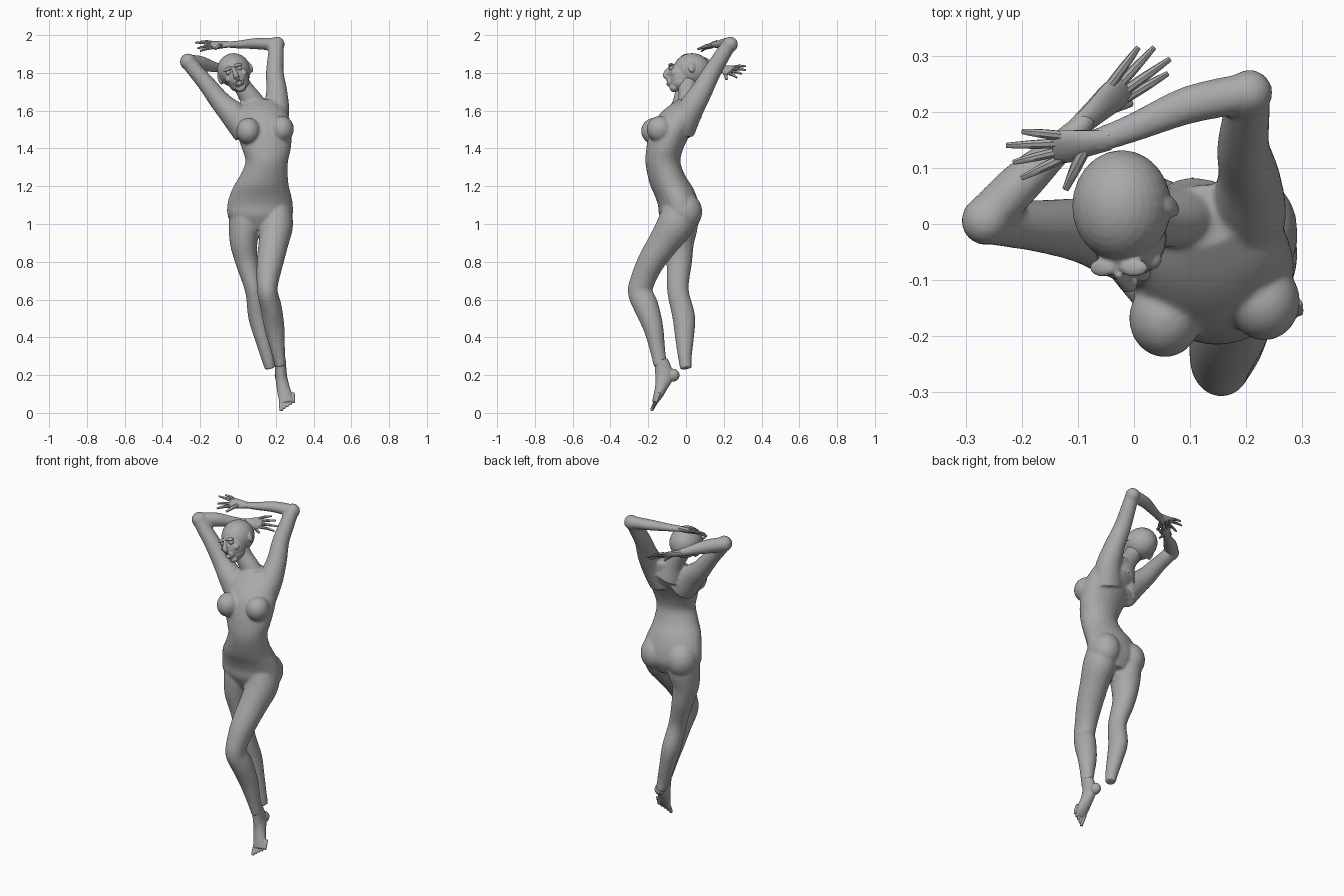
import bpy, bmesh, math
from mathutils import Vector, Matrix, Euler

grey = bpy.data.materials.new("plain grey")
grey.diffuse_color = (0.4, 0.4, 0.4, 1)


def catmull(pts, steps):
    """Smoothly resample rows of (x, y, z, half width, half depth)."""
    out = []
    for i in range(len(pts) - 1):
        p = [pts[max(i - 1, 0)], pts[i], pts[i + 1], pts[min(i + 2, len(pts) - 1)]]
        for s in range(steps):
            t = s / steps
            out.append([0.5 * (2 * b + (c - a) * t + (2 * a - 5 * b + 4 * c - d) * t * t
                               + (3 * b - a - 3 * c + d) * t ** 3) for a, b, c, d in zip(*p)])
    return out + [list(pts[-1])]


def tube(bm, pts, side=(1, 0, 0), n=24, steps=4, level=False, turn=0):
    """Loft elliptical rings along a path and cap both ends."""
    rows = catmull(pts, steps)
    rings = []
    for i, r in enumerate(rows):
        t = Vector(rows[min(i + 1, len(rows) - 1)][:3]) - Vector(rows[max(i - 1, 0)][:3])
        t = Vector((0, 0, 1)) if level else t.normalized()
        u = Vector(side)
        u = (u - t * u.dot(t)).normalized()
        v = t.cross(u)
        if turn:
            u, v = Matrix.Rotation(turn, 3, t) @ u, Matrix.Rotation(turn, 3, t) @ v
        ring = []
        for k in range(n):
            a = 2 * math.pi * k / n
            ring.append(bm.verts.new(Vector(r[:3]) + u * r[3] * math.cos(a) + v * r[4] * math.sin(a)))
        rings.append(ring)
    for a, b in zip(rings, rings[1:]):
        for k in range(n):
            bm.faces.new((a[k], a[(k + 1) % n], b[(k + 1) % n], b[k]))
    bm.faces.new(rings[0][::-1])
    bm.faces.new(rings[-1])


def ball(bm, c, r, rot=(0, 0, 0)):
    m = Matrix.Translation(c) @ Euler(rot).to_matrix().to_4x4() @ Matrix.Diagonal((*r, 1))
    bmesh.ops.create_uvsphere(bm, u_segments=24, v_segments=16, radius=1, matrix=m)


def finish(name, bm, voxel=0, smooth=0, cutter=None, angle=60):
    """Turn the bmesh into an object, fuse its pieces and smooth it."""
    bmesh.ops.recalc_face_normals(bm, faces=bm.faces[:])
    me = bpy.data.meshes.new(name)
    bm.to_mesh(me)
    bm.free()
    me.materials.append(grey)
    ob = bpy.data.objects.new(name, me)
    bpy.context.collection.objects.link(ob)
    for o in bpy.context.selected_objects:
        o.select_set(False)
    bpy.context.view_layer.objects.active = ob
    ob.select_set(True)
    if voxel:
        m = ob.modifiers.new("fuse", 'REMESH')
        m.mode, m.voxel_size = 'VOXEL', voxel
        bpy.ops.object.modifier_apply(modifier=m.name)
    if cutter:
        m = ob.modifiers.new("cut", 'BOOLEAN')
        m.operation, m.object, m.solver = 'DIFFERENCE', cutter, 'EXACT'
        bpy.ops.object.modifier_apply(modifier=m.name)
    if smooth:
        m = ob.modifiers.new("soften", 'SMOOTH')
        m.factor, m.iterations = 0.5, smooth
        bpy.ops.object.modifier_apply(modifier=m.name)
    bpy.ops.object.shade_smooth_by_angle(angle=math.radians(angle))
    return ob


# Body: torso
bm = bmesh.new()
tube(bm, [(.115, -.035, .97, .11, .07), (.117, -.035, 1.04, .17, .105), (.117, -.04, 1.10, .174, .108),
          (.119, -.055, 1.15, .164, .11), (.123, -.078, 1.20, .147, .11), (.138, -.105, 1.26, .126, .099),
          (.152, -.122, 1.33, .113, .093), (.15, -.112, 1.40, .13, .098), (.14, -.085, 1.48, .146, .11),
          (.135, -.05, 1.55, .14, .115), (.13, -.02, 1.61, .12, .09), (.12, .015, 1.66, .075, .055)],
     level=True, turn=math.radians(6))
for x, y, z in ((.055, -.168, 1.492), (.232, -.138, 1.502)):
    ball(bm, (x, y, z), (.064, .07, .07))
for x in (.03, .205):
    ball(bm, (x, -.008, 1.065), (.086, .094, .1))

# Body: neck
tube(bm, [(.11, .015, 1.56, .085, .07), (.075, .012, 1.65, .06, .054),
          (.03, .008, 1.72, .048, .05), (0, .012, 1.78, .046, .05)])

# Body: raised arms, upper then lower
tube(bm, [(.17, -.03, 1.50, .09, .08), (.2, .02, 1.60, .072, .07), (.205, .08, 1.70, .056, .058),
          (.195, .135, 1.80, .047, .048), (.2, .19, 1.89, .042, .042), (.205, .23, 1.952, .038, .038)])
tube(bm, [(.215, .236, 1.95, .036, .036), (.1, .213, 1.955, .034, .03),
          (0, .172, 1.95, .026, .021), (-.075, .145, 1.95, .022, .015)], side=(0, 1, 0))
ball(bm, (.206, .234, 1.951), (.041, .041, .041))
tube(bm, [(.05, -.04, 1.49, .08, .08), (-.02, -.03, 1.575, .07, .072), (-.09, -.012, 1.645, .058, .056),
          (-.165, -.004, 1.74, .047, .046), (-.22, 0, 1.805, .042, .042), (-.262, .005, 1.857, .041, .041)],
     side=(0, 1, 0))
tube(bm, [(-.266, .008, 1.857, .04, .04), (-.2, .075, 1.85, .04, .038),
          (-.14, .13, 1.835, .03, .028), (-.08, .19, 1.82, .021, .018)], side=(0, 0, 1))
ball(bm, (-.264, .006, 1.859), (.044, .044, .044))

# Body: bent front leg and straight back leg
tube(bm, [(.2, -.03, 1.06, .085, .1), (.203, -.06, .99, .088, .097), (.188, -.12, .90, .079, .082),
          (.17, -.185, .80, .071, .072), (.158, -.226, .71, .06, .066), (.156, -.242, .64, .054, .066),
          (.175, -.21, .56, .056, .066), (.193, -.173, .45, .053, .053), (.212, -.15, .33, .037, .04),
          (.225, -.135, .25, .029, .036)])
tube(bm, [(.04, -.03, 1.06, .085, .1), (.036, -.035, .98, .085, .096), (.03, -.04, .90, .073, .083),
          (.046, -.036, .80, .06, .068), (.085, -.043, .65, .048, .057), (.105, -.012, .51, .051, .06),
          (.13, -.008, .40, .043, .05), (.155, -.006, .30, .035, .037), (.17, 0, .235, .028, .031)])
finish("body", bm, voxel=.007, smooth=6)


# Hands: wrist, knuckle centre and five finger tips, thumb last
def hand(name, wrist, tips):
    bm = bmesh.new()
    w = Vector(wrist)
    tips = [Vector(t) for t in tips]
    side = tips[0] - tips[3]
    mid = w.lerp(sum(tips[:4], Vector()) / 4, .5)
    heel = w.lerp(mid, -.3)
    tube(bm, [(*heel, .02, .015), (*w.lerp(mid, .3), .027, .016), (*w.lerp(mid, .75), .034, .014),
              (*w.lerp(mid, 1.1), .03, .009)], side=side, n=12)
    spread = side.normalized()
    for i, tip in enumerate(tips):
        base = w.lerp(mid, .9) + spread * (.024 - .016 * i) if i < 4 else w.lerp(mid, .25)
        r = .0085 if i < 4 else .011
        bend = base.lerp(tip, .5) + Vector((0, 0, .004))
        tube(bm, [(*base, r * 1.1, r), (*bend, r, r * .9), (*tip, r * .6, r * .5)], side=side, n=8, steps=2)
    finish(name, bm, angle=40)


hand("left_hand", (-.065, .147, 1.95), [(-.2, .165, 1.965), (-.228, .14, 1.96), (-.215, .11, 1.93),
                                        (-.2, .082, 1.915), (-.122, .062, 1.925)])
hand("right_hand", (-.085, .186, 1.82), [(.008, .315, 1.835), (.036, .315, 1.815), (.064, .294, 1.795),
                                         (.06, .268, 1.775), (-.005, .215, 1.765)])

# Foot on tiptoe with five toes
bm = bmesh.new()
tube(bm, [(.224, -.133, .28, .029, .036), (.228, -.115, .20, .031, .048), (.238, -.13, .14, .034, .034),
          (.25, -.149, .09, .038, .024), (.257, -.166, .055, .036, .014)])
ball(bm, (.223, -.068, .2), (.029, .034, .034))
for i in range(5):
    r = .011 if i == 0 else .0085
    x, z = .226 + i * .0165, .01 + i * .0105
    tube(bm, [(x, -.155 + i * .004, z + .055, r, r), (x + .002, -.174 + i * .005, z + .022, r, r),
              (x + .003, -.183 + i * .006, z, r * .8, r * .7)], n=10)
finish("foot", bm, voxel=.0035, smooth=3)

# Head, built upright and then tilted
pose = Matrix.Translation((-.02, .02, 1.81)) @ Euler((0, -.38, 0)).to_matrix().to_4x4()

cut = bmesh.new()
ball(cut, (0, -.128, -.064), (.017, .026, .013))
for s in (-1, 1):
    ball(cut, (s * .031, -.128, .004), (.02, .022, .011))
cut.transform(pose)
cutter = finish("face_cutter", cut)
cutter.hide_render = True

bm = bmesh.new()
ball(bm, (0, .012, .005), (.088, .1, .09))
ball(bm, (0, -.045, -.03), (.064, .07, .075))
ball(bm, (0, -.045, -.07), (.054, .058, .042))
ball(bm, (0, -.083, -.098), (.026, .024, .02))
ball(bm, (0, -.108, -.064), (.027, .018, .023))
tube(bm, [(0, -.105, .02, .009, .01), (0, -.122, -.005, .011, .013), (0, -.13, -.028, .016, .012),
          (0, -.112, -.04, .014, .01)], n=14)
for s in (-1, 1):
    ball(bm, (s * .03, -.098, .022), (.026, .016, .009), (0, s * .15, 0))
    ball(bm, (s * .04, -.082, -.03), (.022, .02, .018))
    ball(bm, (s * .085, .012, -.012), (.011, .02, .031), (-.2, 0, s * .35))
bm.transform(pose)
finish("head", bm, voxel=.004, smooth=3, cutter=cutter)
bpy.data.objects.remove(cutter)

# Eyes
for s, name in ((-1, "right_eye"), (1, "left_eye")):
    bm = bmesh.new()
    ball(bm, (s * .03, -.095, .003), (.015, .015, .012))
    bm.transform(pose)
    finish(name, bm)
